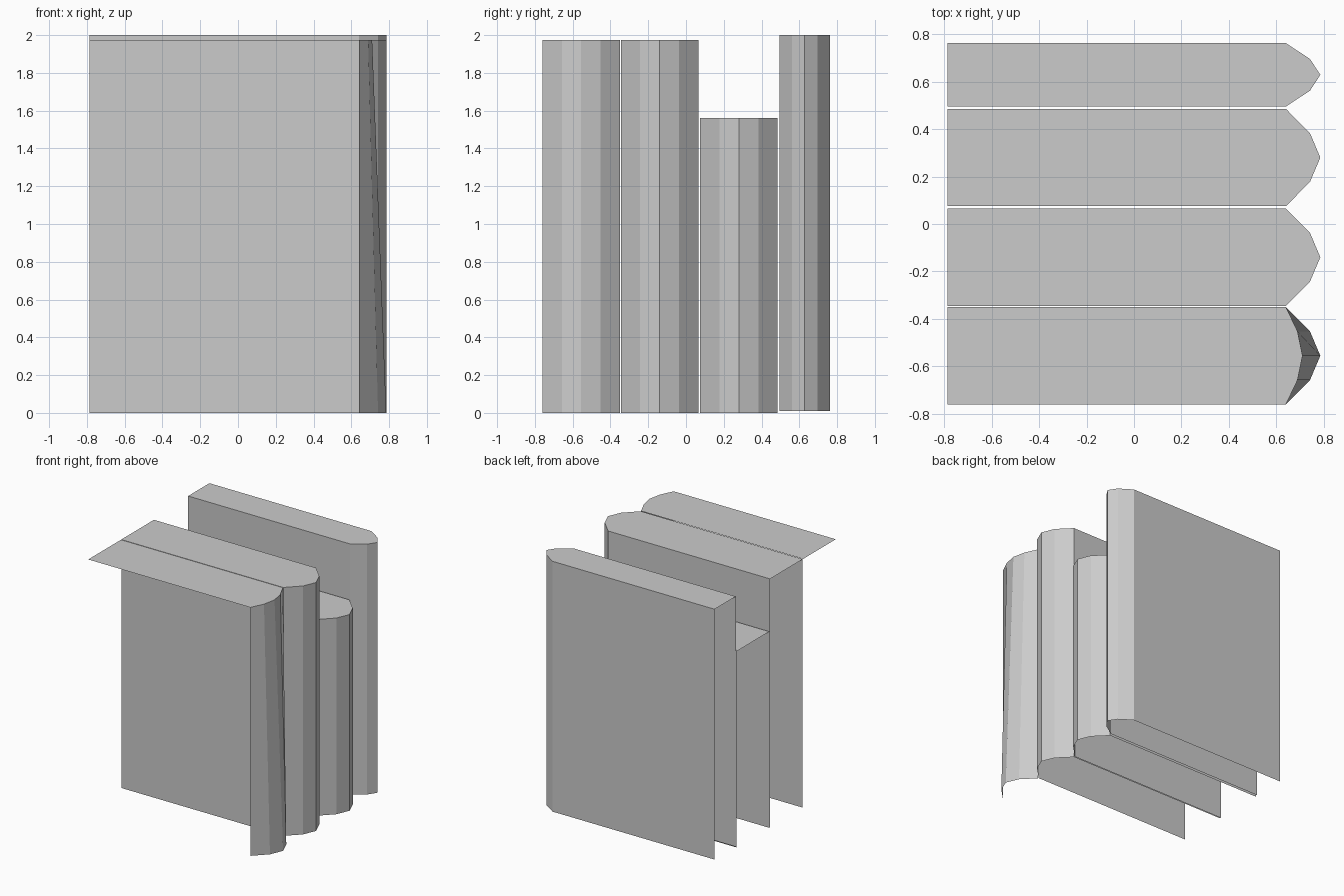
import bpy

if "Cube" in bpy.data.objects:
    bpy.data.objects.remove(bpy.data.objects["Cube"])


def outline(y0, y1, reach):
    """Book footprint: flat sides and a five-point rounded spine at +x."""
    w, yc, h = y1 - y0, (y0 + y1) / 2, (y1 - y0) / 4
    spine = [(0.64, y0), (0.64 + reach * 0.7, yc - h), (0.64 + reach, yc),
             (0.64 + reach * 0.7, yc + h), (0.64, y1)]
    return [(-0.785, y0)] + spine + [(-0.785, y1)]


def book(name, y0, y1, z0, z1, top_reach=0.145, sides=True):
    """Open shell: top cap, spine and optional covers (no bottom or page end)."""
    low, high = outline(y0, y1, 0.145), outline(y0, y1, top_reach)
    n = len(low)
    verts = [(x, y, z0) for x, y in low] + [(x, y, z1) for x, y in high]
    strips = range(n - 1) if sides else range(1, n - 2)
    faces = [(i, i + 1, n + i + 1, n + i) for i in strips]
    faces.append(tuple(range(n, 2 * n)))
    mesh = bpy.data.meshes.new(name)
    mesh.from_pydata(verts, [], faces)
    mesh.validate()
    obj = bpy.data.objects.new(name, mesh)
    bpy.context.collection.objects.link(obj)
    return obj


# Front book: only top and a spine that leans inward towards the top
book("front_book", -0.76, -0.35, 0.0, 1.975, top_reach=0.07, sides=False)
# Remaining row of books
book("second_book", -0.345, 0.065, 0.0, 1.975)
book("short_book", 0.075, 0.485, 0.0, 1.56)
book("thin_book", 0.495, 0.762, 0.01, 2.0)
